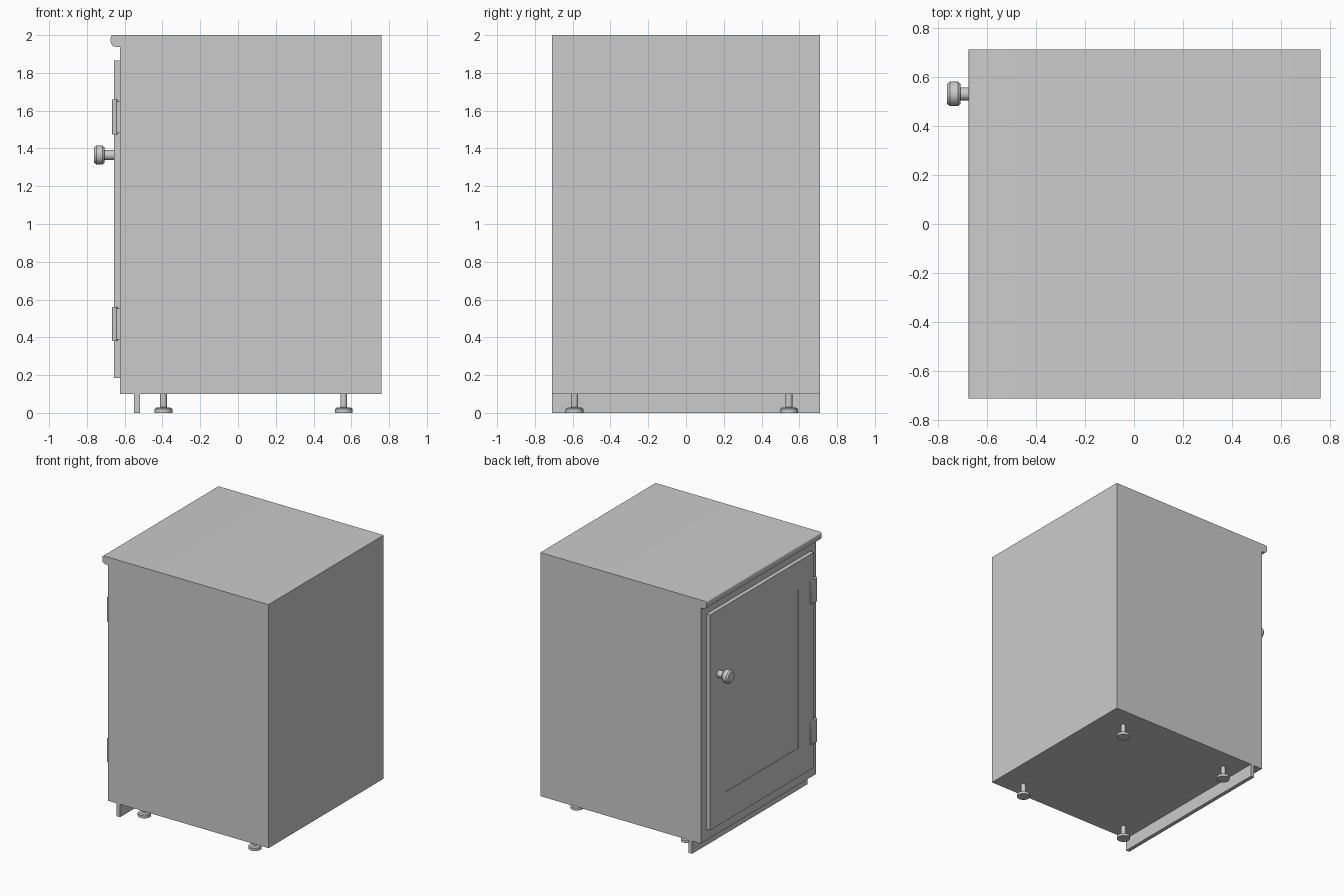
import bpy, bmesh, math
from mathutils import Matrix

cube = bpy.data.objects.get("Cube")
if cube:
    bpy.data.objects.remove(cube)

grey = bpy.data.materials.new("light_grey")
grey.use_nodes = True
GREY = (0.6, 0.6, 0.6, 1)
grey.diffuse_color = GREY
grey.node_tree.nodes["Principled BSDF"].inputs["Base Color"].default_value = GREY


def finish(name, bm, smooth=False):
    bmesh.ops.recalc_face_normals(bm, faces=bm.faces)
    mesh = bpy.data.meshes.new(name)
    bm.to_mesh(mesh)
    bm.free()
    mesh.materials.append(grey)
    ob = bpy.data.objects.new(name, mesh)
    bpy.context.collection.objects.link(ob)
    if smooth:
        bpy.ops.object.select_all(action="DESELECT")
        ob.select_set(True)
        bpy.context.view_layer.objects.active = ob
        bpy.ops.object.shade_smooth_by_angle(angle=math.radians(30))
    return ob


def box_mesh(x, y, z):
    bm = bmesh.new()
    bmesh.ops.create_cube(bm, size=1)
    for v in bm.verts:
        for i, (lo, hi) in enumerate((x, y, z)):
            v.co[i] = lo if v.co[i] < 0 else hi
    return bm


def lathe(name, profile, matrix):
    """Spin a (radius, height) profile about z, then place it."""
    bm = bmesh.new()
    verts = [bm.verts.new((r, 0, h)) for r, h in profile]
    edges = [bm.edges.new(pair) for pair in zip(verts, verts[1:])]
    bmesh.ops.spin(bm, geom=verts + edges, cent=(0, 0, 0), axis=(0, 0, 1),
                   angle=math.tau, steps=32)
    bmesh.ops.remove_doubles(bm, verts=bm.verts, dist=0.0001)
    bm.transform(matrix)
    return finish(name, bm, True)


HALF = 0.71
FRONT = -0.625
DOOR = -0.656

# Cabinet body with a rounded nosing, extruded across the width
outline = [(0.76, 0.1), (0.76, 2), (-0.66, 2)]
for i in range(7):
    a = math.radians(90 + 15 * i)
    outline.append((-0.66 + 0.014 * math.cos(a), 1.986 + 0.014 * math.sin(a)))
for i in range(7):
    a = math.radians(180 + 15 * i)
    outline.append((-0.646 + 0.028 * math.cos(a), 1.966 + 0.028 * math.sin(a)))
outline += [(FRONT, 1.938), (FRONT, 0.1)]
bm = bmesh.new()
face = bm.faces.new([bm.verts.new((x, -HALF, z)) for x, z in outline])
side = bmesh.ops.extrude_face_region(bm, geom=[face])["geom"]
bmesh.ops.translate(bm, vec=(0, 2 * HALF, 0),
                    verts=[g for g in side if isinstance(g, bmesh.types.BMVert)])
bmesh.ops.remove_doubles(bm, verts=bm.verts, dist=0.0001)
finish("cabinet_body", bm, True)

# Door with a shallow recessed panel
bm = box_mesh((DOOR, FRONT), (-0.64, 0.64), (0.185, 1.865))
bm.normal_update()
face = min(bm.faces, key=lambda f: f.calc_center_median().x)
bmesh.ops.inset_region(bm, faces=[face], thickness=0.2)
for v in face.verts:
    v.co.y = math.copysign(0.45, v.co.y)
    v.co.z = 0.41 if v.co.z < 1 else 1.65
bmesh.ops.inset_region(bm, faces=[face], thickness=0.001, depth=-0.004)
finish("door", bm)

# Hinges: a folded leaf and a barrel on the door edge
for name, low, high in (("upper", 1.475, 1.66), ("lower", 0.38, 0.56)):
    bm = box_mesh((-0.667, FRONT - 0.015), (-0.66, -0.59), (low, high))
    bmesh.ops.bevel(bm, geom=list(bm.edges), offset=0.005, segments=2,
                    affect="EDGES", profile=0.5)
    finish(name + "_hinge_leaf", bm, True)
    finish(name + "_hinge_plate", box_mesh((-0.642, FRONT), (-0.675, -0.63),
                                           (low + 0.008, high - 0.008)))
    r = 0.013
    lathe(name + "_hinge_barrel", [(0, 0), (r, 0), (r, high - low), (0, high - low)],
          Matrix.Translation((-0.652, -0.663, low)))

# Door knob pointing out of the door
lathe("door_knob",
      [(0, 0), (0.027, 0), (0.027, 0.05), (0.04, 0.05), (0.05, 0.062),
       (0.05, 0.094), (0.04, 0.106), (0, 0.106)],
      Matrix.Translation((DOOR, 0.53, 1.365)) @ Matrix.Rotation(-math.pi / 2, 4, "Y"))

# Levelling feet
for x, x_name in ((-0.395, "door_side"), (0.56, "rear_side")):
    for y, y_name in ((-0.59, "front"), (0.545, "back")):
        lathe(f"{x_name}_{y_name}_foot",
              [(0, 0), (0.047, 0), (0.047, 0.02), (0.04, 0.027),
               (0.018, 0.03), (0.018, 0.1), (0, 0.1)],
              Matrix.Translation((x, y, 0)))

# Kick plate under the door
finish("kick_plate", box_mesh((-0.55, -0.52), (-HALF, HALF), (0, 0.1)))
